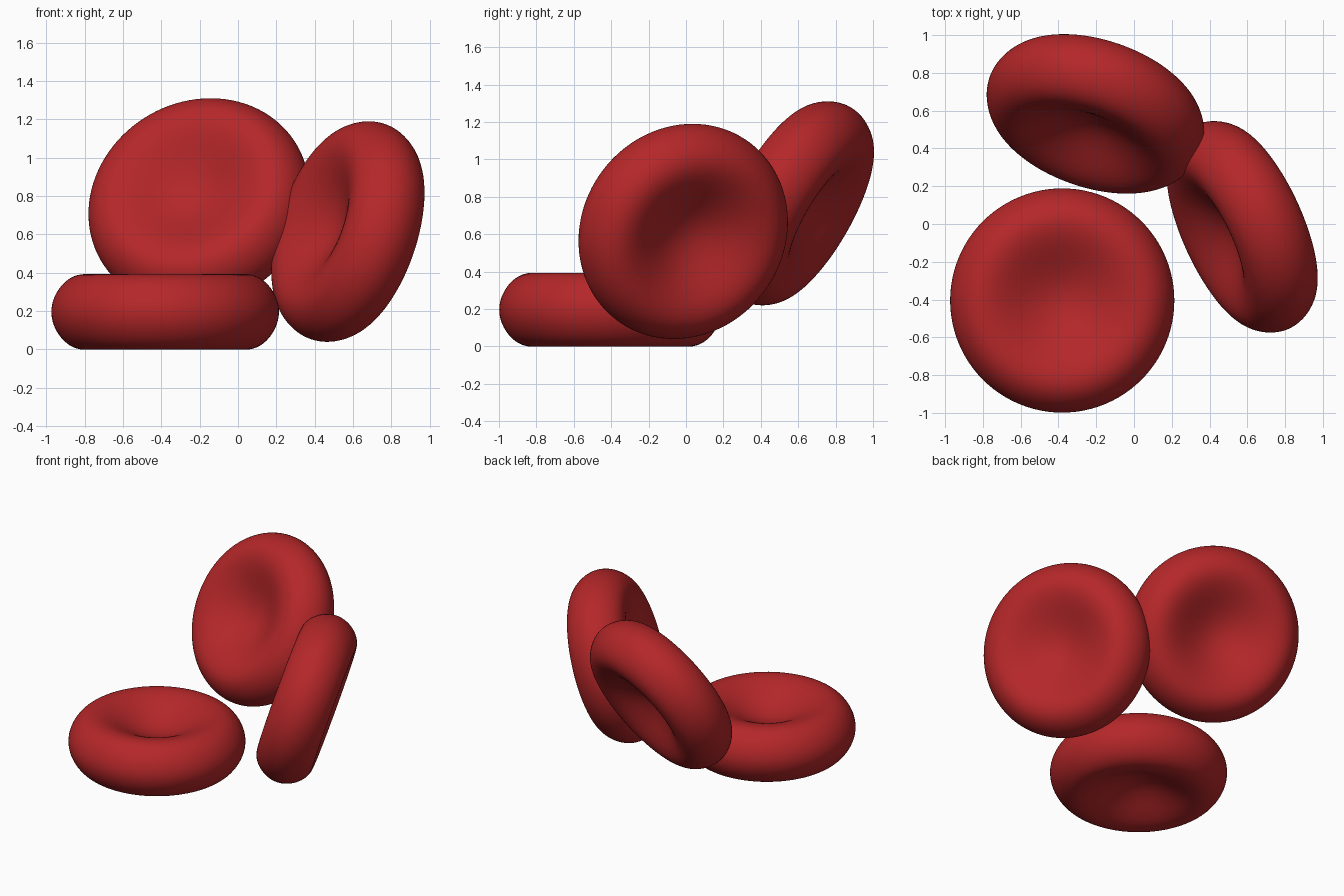
import bpy
import bmesh
from mathutils import Vector

DIAMETER = 1.187

cube = bpy.data.objects.get("Cube")
if cube:
    bpy.data.objects.remove(cube, do_unlink=True)

# One red material for every disc
red = bpy.data.materials.new("deep_red")
red.use_nodes = True
colour = (0.46, 0.02, 0.022, 1)
red.diffuse_color = colour
red.node_tree.nodes["Principled BSDF"].inputs["Base Color"].default_value = colour


def dimpled_disc(name, centre, axis):
    """Sphere squashed into a disc with a hollow on both faces."""
    bm = bmesh.new()
    bmesh.ops.create_uvsphere(bm, u_segments=96, v_segments=64, radius=1)
    for v in bm.verts:
        s = (v.co.x ** 2 + v.co.y ** 2) / 4
        half_height = 0.0518 + 2.026 * s - 4.491 * s * s
        v.co.x *= DIAMETER / 2
        v.co.y *= DIAMETER / 2
        v.co.z *= DIAMETER * half_height
    for f in bm.faces:
        f.smooth = True
    mesh = bpy.data.meshes.new(name)
    bm.to_mesh(mesh)
    bm.free()
    mesh.materials.append(red)
    disc = bpy.data.objects.new(name, mesh)
    disc.location = centre
    disc.rotation_euler = Vector(axis).to_track_quat("Z", "Y").to_euler()
    bpy.context.collection.objects.link(disc)
    return disc


# One disc lies flat, two lean around it
dimpled_disc("flat_disc", (-0.38, -0.405, 0.196), (0, 0, 1))
dimpled_disc("back_leaning_disc", (-0.204, 0.583, 0.765), (-0.29, -0.829, 0.476))
dimpled_disc("left_leaning_disc", (0.573, -0.015, 0.615), (-0.861, -0.399, 0.297))
